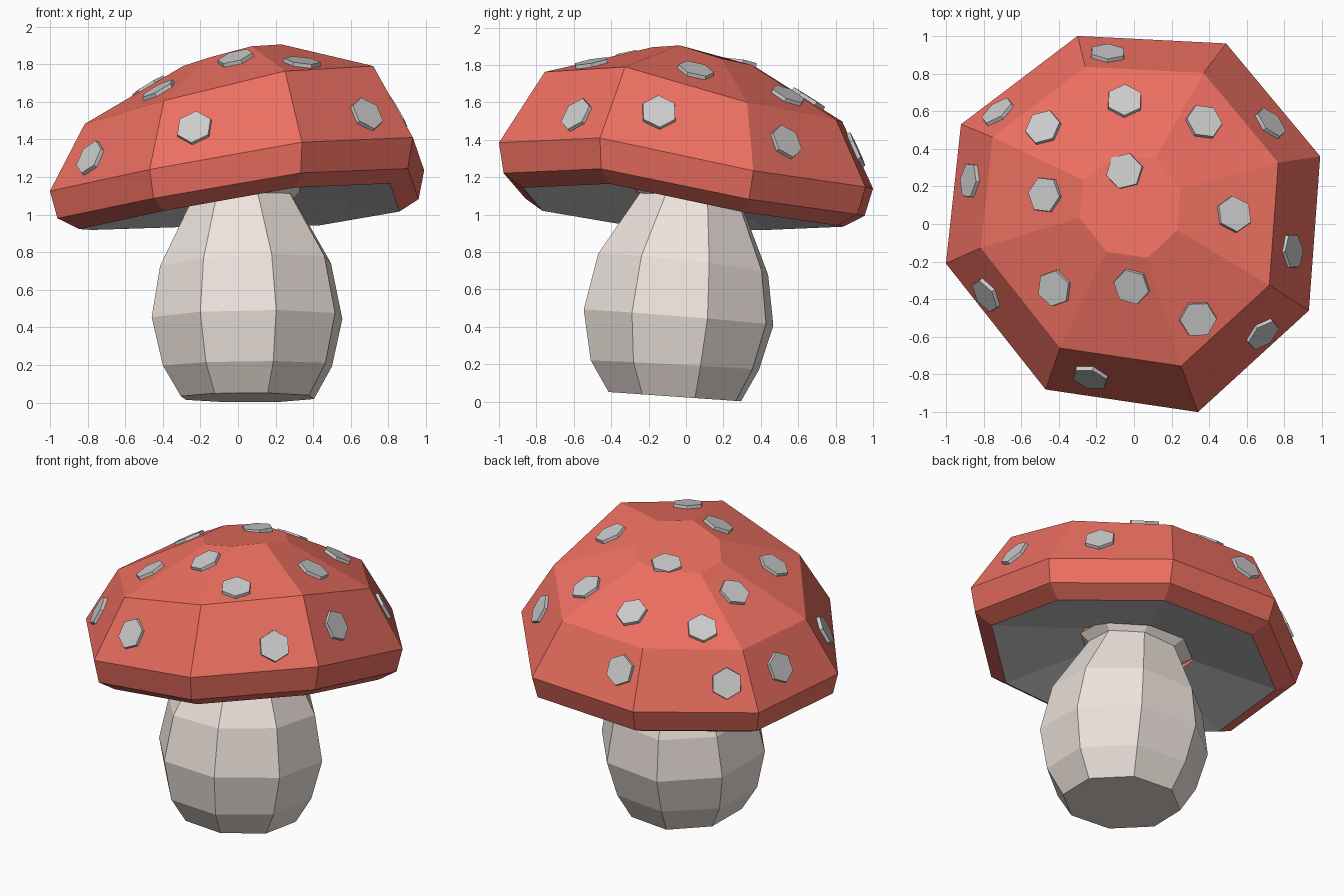
import bpy, bmesh, math
from mathutils import Vector
from mathutils.bvhtree import BVHTree

if "Cube" in bpy.data.objects:
    bpy.data.objects.remove(bpy.data.objects["Cube"])

def material(name, rgb):
    m = bpy.data.materials.new(name)
    m.diffuse_color = (*rgb, 1)
    m.use_nodes = True
    m.node_tree.nodes["Principled BSDF"].inputs["Base Color"].default_value = m.diffuse_color
    return m

def loft(name, rings, cap_start=False, cap_end=False, mat=None):
    """Skin a bottom-to-top stack of counter-clockwise rings."""
    bm = bmesh.new()
    loops = [[bm.verts.new(p) for p in r] for r in rings]
    n = len(loops[0])
    for a, b in zip(loops, loops[1:]):
        for i in range(n):
            j = (i + 1) % n
            bm.faces.new((a[i], a[j], b[j], b[i]))
    if cap_start:
        bm.faces.new(loops[0][::-1])
    if cap_end:
        bm.faces.new(loops[-1])
    bm.normal_update()
    tree = BVHTree.FromBMesh(bm)
    me = bpy.data.meshes.new(name)
    bm.to_mesh(me)
    bm.free()
    if mat:
        me.materials.append(mat)
    bpy.context.collection.objects.link(bpy.data.objects.new(name, me))
    return tree

red = material("cap_red", (0.85, 0.16, 0.12))
cream = material("stem_cream", (0.85, 0.77, 0.72))

# Cap: one tilted, uneven octagon, scaled and shifted for every level
RIM = [(0.99, 0.36, 1.235), (0.49, 0.96, 1.148), (-0.30, 1.00, 1.14), (-0.92, 0.53, 1.12),
       (-1.00, -0.21, 1.125), (-0.47, -0.88, 1.24), (0.34, -1.00, 1.385), (0.93, -0.46, 1.41)]

def cap_ring(s, ox, oy, z_high, tilt):
    return [(x * s + ox, y * s + oy, z_high + tilt * (z - 1.41)) for x, y, z in RIM]

inner = cap_ring(0.33, 0.0, 0.03, 1.20, 0.5)
lip = cap_ring(0.855, 0.012, -0.015, 1.165, 0.85)
lower = cap_ring(0.965, 0.005, -0.01, 1.245, 0.93)
shoulder = cap_ring(0.795, -0.02, 0.04, 1.79, 1.08)
crown = cap_ring(0.27, -0.02, 0.09, 1.905, 0.4)
cap_tree = loft("cap", [lip, lower, RIM, shoulder, crown], cap_end=True, mat=red)
loft("cap_underside", [inner, lip])

# Stem: bulging eight-sided column with a flared collar
# (centre x, centre y, z, radius, slope in x, slope in y)
STEM = [(0.05, -0.06, 0.027, 0.37, 0.0, -0.07),
        (0.05, -0.06, 0.195, 0.47, 0.01, -0.055),
        (0.048, -0.04, 0.45, 0.53, 0.015, -0.08),
        (0.04, -0.015, 0.735, 0.475, 0.05, -0.11),
        (0.02, 0.03, 1.07, 0.29, 0.10, -0.13),
        (0.0, 0.03, 1.125, 0.36, 0.08, -0.12)]
rings = []
for cx, cy, z, r, tx, ty in STEM:
    ring = []
    for i in range(8):
        a = math.radians(17 + 45 * i)
        dx, dy = r * math.cos(a), r * math.sin(a)
        ring.append((cx + dx, cy + dy, z + tx * dx + ty * dy))
    rings.append(ring)
loft("stem", rings, cap_start=True, cap_end=True, mat=cream)

# Spots: thin hexagonal discs dropped onto the cap
SPOTS = [(-0.48, 0.51), (-0.05, 0.65), (0.37, 0.54), (-0.47, 0.155), (-0.05, 0.28),
         (0.53, 0.05), (-0.42, -0.34), (-0.01, -0.33), (0.34, -0.505),
         (-0.14, 0.90), (-0.72, 0.59), (-0.865, 0.23), (0.72, 0.53),
         (0.835, -0.145), (0.68, -0.58), (-0.23, -0.81), (-0.78, -0.375)]
bm = bmesh.new()
for x, y in SPOTS:
    hit, normal, _, _ = cap_tree.ray_cast(Vector((x, y, 3)), Vector((0, 0, -1)))
    turn = normal.to_track_quat('Z', 'Y').to_matrix().to_4x4()
    turn.translation = hit + normal * 0.002
    bmesh.ops.create_cone(bm, cap_ends=True, segments=6, radius1=0.102, radius2=0.098,
                          depth=0.036, matrix=turn)
me = bpy.data.meshes.new("cap_spots")
bm.to_mesh(me)
bm.free()
bpy.context.collection.objects.link(bpy.data.objects.new("cap_spots", me))
